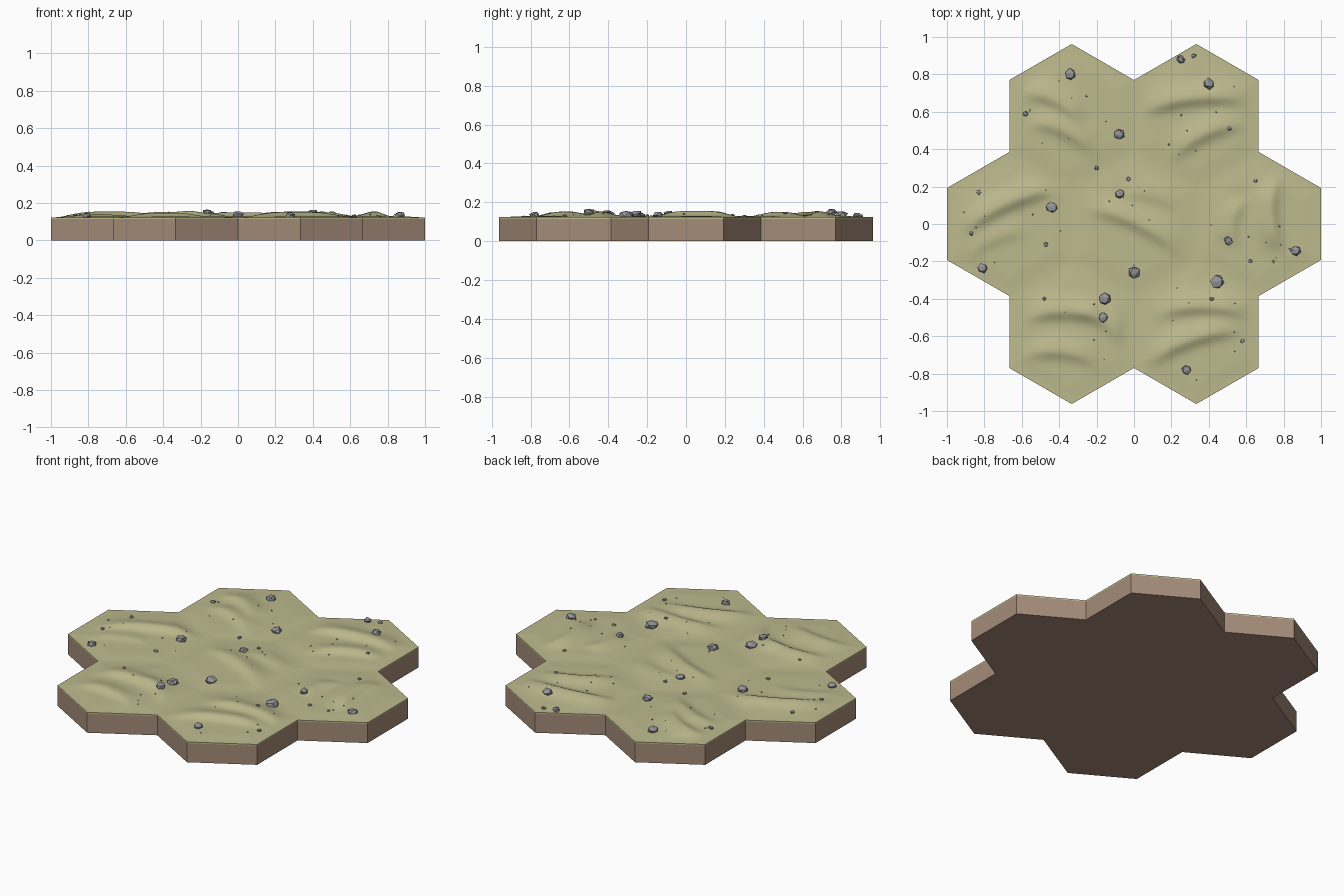
import bpy, bmesh, math, random
from mathutils import Vector, Matrix

if "Cube" in bpy.data.objects:
    bpy.data.objects.remove(bpy.data.objects["Cube"])

random.seed(7)
APO = 1 / 3                       # hexagon apothem (half width)
RAD = APO / math.cos(math.pi / 6)  # hexagon corner radius
SLAB_Z, RIM_Z = 0.115, 0.123
N = 26                            # terrain subdivisions per hexagon sector

CENTRES = [Vector((0, 0))] + [
    Vector((2 * APO * math.cos(k * math.pi / 3), 2 * APO * math.sin(k * math.pi / 3))) for k in range(6)]
SIDES = [Vector((math.cos(k * math.pi / 3), math.sin(k * math.pi / 3))) for k in range(6)]
CORNERS = [Vector((RAD * math.cos(math.radians(30 + 60 * k)), RAD * math.sin(math.radians(30 + 60 * k))))
           for k in range(6)]

# Dune ridges: start x, y, end x, y, height (steep side lies right of the direction)
DUNES = [
    (0.08, 0.64, 0.56, 0.69, 0.026), (0.22, 0.40, 0.54, 0.55, 0.022),
    (0.16, -0.45, 0.58, -0.45, 0.024), (0.10, -0.70, 0.52, -0.55, 0.024),
    (-0.54, -0.47, -0.20, -0.48, 0.024), (-0.55, -0.67, -0.22, -0.71, 0.020),
    (-0.28, -0.44, -0.06, -0.60, 0.014),
    (-0.55, 0.72, -0.28, 0.58, 0.022), (-0.52, 0.56, -0.22, 0.42, 0.020),
    (-0.90, 0.00, -0.46, 0.20, 0.026), (-0.88, -0.14, -0.60, -0.02, 0.010),
    (0.75, -0.12, 0.73, 0.22, 0.027), (0.51, -0.10, 0.55, 0.12, 0.015),
    (-0.20, 0.10, 0.22, -0.10, 0.022), (-0.05, 0.18, 0.22, 0.12, 0.010),
]

# Stones: x, y, radius
BOULDERS = [
    (-0.34, 0.80, 0.032), (-0.08, 0.48, 0.030), (-0.075, 0.16, 0.026), (-0.44, 0.09, 0.031),
    (-0.81, -0.235, 0.026), (0.0, -0.26, 0.034), (-0.155, -0.40, 0.034), (-0.165, -0.50, 0.027),
    (0.25, 0.88, 0.026), (0.40, 0.75, 0.032), (0.505, -0.09, 0.026), (0.445, -0.31, 0.037),
    (0.865, -0.145, 0.029), (0.28, -0.78, 0.027)]
PEBBLES = [
    (-0.58, 0.59, 0.015), (0.32, 0.90, 0.014), (-0.20, 0.30, 0.013), (-0.03, 0.24, 0.012),
    (-0.83, 0.17, 0.013), (-0.87, -0.05, 0.012), (-0.47, -0.11, 0.013), (0.51, 0.51, 0.012),
    (0.65, 0.23, 0.011), (0.62, -0.20, 0.012), (0.745, -0.20, 0.009), (0.415, -0.40, 0.013),
    (0.58, -0.625, 0.013), (-0.48, -0.40, 0.010)]


def material(name, rgb):
    m = bpy.data.materials.new(name)
    m.diffuse_color = (*rgb, 1)
    m.use_nodes = True
    m.node_tree.nodes["Principled BSDF"].inputs["Base Color"].default_value = m.diffuse_color
    return m


def finish(bm, name, mat, smooth=False):
    bmesh.ops.recalc_face_normals(bm, faces=bm.faces[:])
    me = bpy.data.meshes.new(name)
    bm.to_mesh(me)
    bm.free()
    me.materials.append(mat)
    ob = bpy.data.objects.new(name, me)
    bpy.context.collection.objects.link(ob)
    if smooth:
        bpy.context.view_layer.objects.active = ob
        ob.select_set(True)
        bpy.ops.object.shade_smooth_by_angle(angle=math.radians(40))
        ob.select_set(False)
    return ob


def height(p):
    """Ground height: dunes that fade out at the border of each hexagon."""
    c = min(CENTRES, key=lambda q: (p - q).length_squared)
    t = max((p - c).dot(s) for s in SIDES) / APO
    f = min(1, max(0, (1 - t) * APO / 0.11))
    f = f * f * (3 - 2 * f)
    z = 0.005
    for ax, ay, bx, by, amp in DUNES:
        a, d = Vector((ax, ay)), Vector((bx - ax, by - ay))
        length = d.length
        d /= length
        r = p - a
        s = 2 * r.dot(d) / length - 1
        if abs(s) > 2:
            continue
        v = d.x * r.y - d.y * r.x + 0.025 * (s * s - 0.4)
        w = 0.075 if v > 0 else 0.042
        z += amp * math.exp(-(v / w) ** 2 - s ** 4)
    return RIM_Z + f * z


sand = material("dry_grass_sand", (0.515, 0.491, 0.270))
earth = material("brown_earth", (0.376, 0.262, 0.191))
stone = material("grey_stone", (0.300, 0.308, 0.330))

# Earth slab: seven joined hexagons, extruded
bm = bmesh.new()
for c in CENTRES:
    bm.faces.new([bm.verts.new((*(c + k), 0)) for k in CORNERS])
bmesh.ops.remove_doubles(bm, verts=bm.verts[:], dist=0.001)
top = bmesh.ops.extrude_face_region(bm, geom=bm.faces[:], use_keep_orig=True)["geom"]
bmesh.ops.translate(bm, vec=(0, 0, SLAB_Z), verts=[g for g in top if isinstance(g, bmesh.types.BMVert)])
finish(bm, "earth_slab", earth)

# Dune surface: triangulated sectors of each hexagon
bm = bmesh.new()
for c in CENTRES:
    for k in range(6):
        a, b = CORNERS[k] / N, CORNERS[(k + 1) % 6] / N
        grid = {}
        for i in range(N + 1):
            for j in range(i + 1):
                p = c + a * (i - j) + b * j
                grid[i, j] = bm.verts.new((p.x, p.y, height(p)))
        for i in range(N):
            for j in range(i + 1):
                bm.faces.new((grid[i, j], grid[i + 1, j], grid[i + 1, j + 1]))
                if j < i:
                    bm.faces.new((grid[i, j], grid[i + 1, j + 1], grid[i, j + 1]))
bmesh.ops.remove_doubles(bm, verts=bm.verts[:], dist=0.001)
# thin rim around the surface
rim = bmesh.ops.extrude_edge_only(bm, edges=[e for e in bm.edges if e.is_boundary])["geom"]
for g in rim:
    if isinstance(g, bmesh.types.BMVert):
        g.co.z = SLAB_Z
finish(bm, "dune_surface", sand, smooth=True)


def stones(name, items):
    """Faceted, flat-topped stones resting on the dunes."""
    bm = bmesh.new()
    for x, y, r in items:
        turn = Matrix.Rotation(random.uniform(0, 6.3), 3, "Z")
        tilt = Matrix.Rotation(random.uniform(0, 6.3), 3, "X")
        stretch = random.uniform(0.8, 1.0)
        z = height(Vector((x, y)))
        for v in bmesh.ops.create_icosphere(bm, subdivisions=1, radius=1.08)["verts"]:
            q = tilt @ v.co * random.uniform(0.88, 1.08)
            q = turn @ Vector((q.x, q.y * stretch, max(-0.5, min(0.75, q.z)) * 0.72))
            v.co = q * r + Vector((x, y, z + r * 0.25))
    finish(bm, name, stone)


stones("boulders", BOULDERS)
stones("pebbles", PEBBLES)

# Tiny grit scattered over every hexagon
grit = []
for c in CENTRES:
    for _ in range(7):
        ang, dist = random.uniform(0, 2 * math.pi), random.uniform(0.08, 0.29)
        grit.append((c.x + dist * math.cos(ang), c.y + dist * math.sin(ang), random.uniform(0.003, 0.006)))
stones("grit", grit)
